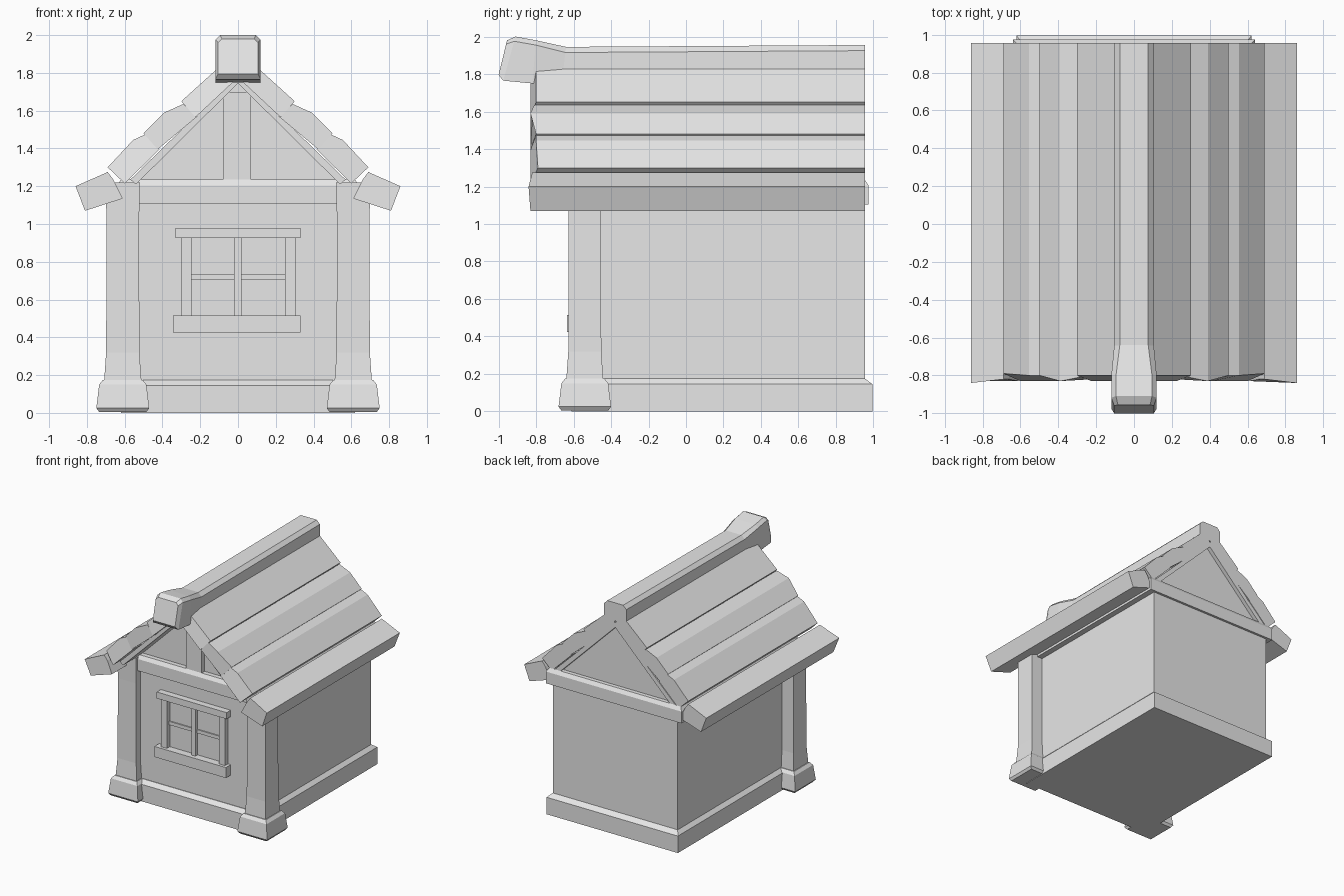
import bpy
import bmesh

if "Cube" in bpy.data.objects:
    bpy.data.objects.remove(bpy.data.objects["Cube"], do_unlink=True)

grey = bpy.data.materials.new("plain_grey")
grey.use_nodes = True
COLOUR = (0.8, 0.8, 0.8, 1)
grey.diffuse_color = COLOUR
grey.node_tree.nodes["Principled BSDF"].inputs["Base Color"].default_value = COLOUR


def loft(name, rings):
    """Skin a list of equal rings of points and cap both ends."""
    bm = bmesh.new()
    loops = [[bm.verts.new(p) for p in ring] for ring in rings]
    n = len(loops[0])
    for a, b in zip(loops, loops[1:]):
        for i in range(n):
            j = (i + 1) % n
            bm.faces.new((a[i], a[j], b[j], b[i]))
    bm.faces.new(loops[0])
    bm.faces.new(loops[-1])
    bmesh.ops.recalc_face_normals(bm, faces=bm.faces)
    mesh = bpy.data.meshes.new(name)
    bm.to_mesh(mesh)
    bm.free()
    mesh.materials.append(grey)
    obj = bpy.data.objects.new(name, mesh)
    bpy.context.collection.objects.link(obj)
    return obj


def rect(x0, x1, y0, y1, z):
    return [(x0, y0, z), (x1, y0, z), (x1, y1, z), (x0, y1, z)]


def box(name, x0, x1, y0, y1, z0, z1, bevel=0):
    obj = loft(name, [rect(x0, x1, y0, y1, z0), rect(x0, x1, y0, y1, z1)])
    if bevel:
        mod = obj.modifiers.new("bevel", "BEVEL")
        mod.width = bevel
        mod.segments = 1
    return obj


def prism(name, profile, front, back):
    """Extrude an xz profile in y; front may differ for each point."""
    fronts = front if isinstance(front, list) else [front] * len(profile)
    return loft(name, [[(x, y, z) for (x, z), y in zip(profile, fronts)],
                       [(x, back, z) for x, z in profile]])


# Walls, plinth with sloped top, and wall plate under the roof
WALL = -0.57
box("walls", -0.59, 0.59, WALL, 0.955, 0.05, 1.18)
loft("plinth", [rect(-0.62, 0.62, -0.61, 0.995, 0.0),
                rect(-0.62, 0.62, -0.61, 0.995, 0.145),
                rect(-0.59, 0.59, -0.575, 0.955, 0.175)])
loft("wall_plate", [rect(-0.64, 0.64, -0.61, 0.975, 1.105),
                    rect(-0.64, 0.64, -0.61, 0.975, 1.205),
                    rect(-0.62, 0.62, -0.59, 0.955, 1.235)])

# Gable and its central post
prism("gable", [(-0.56, 1.2), (0.56, 1.2), (0, 1.77)], -0.55, 0.92)
box("gable_post", -0.08, 0.07, -0.59, -0.53, 1.22, 1.70)

# Corner posts with flared feet
for side, label in ((1, "left"), (-1, "right")):
    cx, cy = side * 0.61, -0.54

    def square(half, z):
        return rect(cx - half, cx + half, cy - half, cy + half, z)

    loft(label + "_post", [square(0.1, 0.15), square(0.088, 0.32),
                           square(0.086, 1.0), square(0.09, 1.22)])
    loft(label + "_post_foot", [square(0.125, 0.005), square(0.14, 0.025),
                                square(0.125, 0.15), square(0.105, 0.175)])

# Window
box("window_lintel", -0.33, 0.33, -0.625, WALL + 0.02, 0.925, 0.98)
box("window_sill", -0.345, 0.33, -0.635, WALL + 0.02, 0.425, 0.515)
for name, x0, x1, y in (("window_right_jamb", -0.30, -0.245, -0.61),
                        ("window_left_jamb", 0.25, 0.305, -0.61),
                        ("window_mullion", -0.02, 0.018, -0.6)):
    box(name, x0, x1, y, WALL + 0.02, 0.5, 0.94)
box("window_transom", -0.25, 0.255, -0.58, WALL + 0.02, 0.705, 0.735)

# Roof planks: xz profile of the left slope, front end of outer and inner points
planks = {
    "upper_plank": ([(0.04, 1.885), (0.30, 1.65), (0.225, 1.565), (0.0, 1.775)],
                    [-0.80, -0.80, -0.83, -0.83]),
    "middle_plank": ([(0.29, 1.635), (0.39, 1.59), (0.50, 1.48), (0.425, 1.395),
                      (0.215, 1.57)],
                     [-0.81, -0.83, -0.80, -0.83, -0.82]),
    "lower_plank": ([(0.49, 1.475), (0.555, 1.445), (0.69, 1.30), (0.60, 1.215),
                     (0.415, 1.395)],
                    [-0.80, -0.80, -0.79, -0.83, -0.83]),
    "eave_plank": ([(0.66, 1.235), (0.69, 1.275), (0.86, 1.20), (0.81, 1.07),
                    (0.61, 1.135)],
                   [-0.82, -0.82, -0.84, -0.83, -0.83]),
    "roof_lining": ([(0.0, 1.79), (0.57, 1.235), (0.54, 1.21), (0.0, 1.745)],
                    [-0.78] * 4),
}
for name, (profile, fronts) in planks.items():
    for side, label in ((1, "left_"), (-1, "right_")):
        prism(label + name, [(side * x, z) for x, z in profile], fronts, 0.955)


# Ridge beam with a raised front head
def ridge_ring(w, c, yt, zt, yb, zb):
    ym = yt + (yb - yt) * c / (zt - zb)
    return [(-w, yb, zb), (-w, ym, zt - c), (c - w, yt, zt),
            (w - c, yt, zt), (w, ym, zt - c), (w, yb, zb)]


loft("ridge_beam", [ridge_ring(0.105, 0.03, 0.955, 1.955, 0.955, 1.80),
                    ridge_ring(0.105, 0.03, -0.64, 1.945, -0.66, 1.78),
                    ridge_ring(0.12, 0.025, -0.80, 1.98, -0.82, 1.75),
                    ridge_ring(0.12, 0.025, -0.91, 2.0, -0.975, 1.765),
                    ridge_ring(0.105, 0.02, -0.955, 1.98, -1.0, 1.795)])
